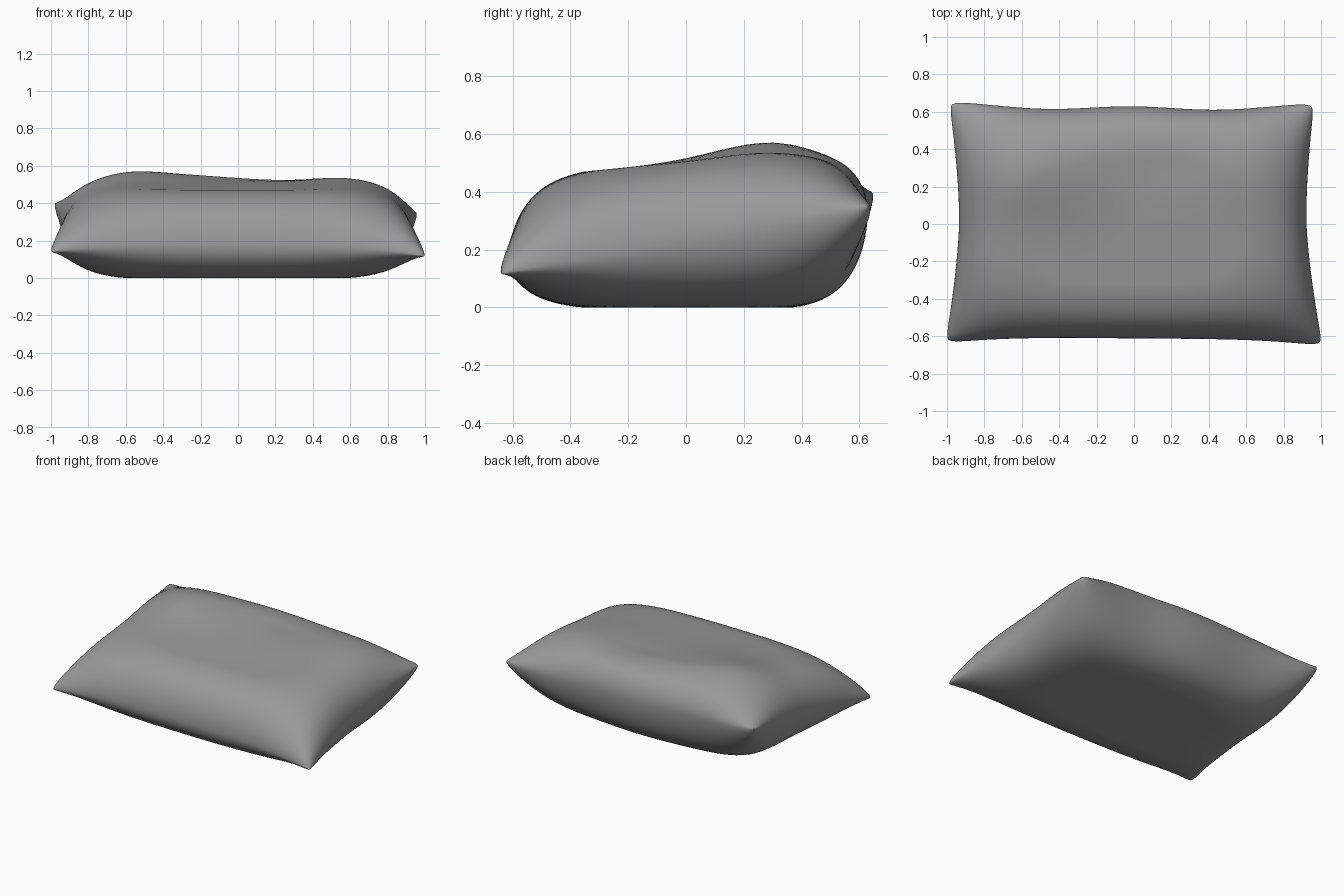
import bpy, bmesh, math
from mathutils import Vector

if "Cube" in bpy.data.objects:
    bpy.data.objects.remove(bpy.data.objects["Cube"])

N = 56
# seam corners: front left, front right, back left, back right
FL, FR = Vector((-1.01, -0.64, 0.14)), Vector((1.01, -0.655, 0.115))
BL, BR = Vector((-0.99, 0.66, 0.40)), Vector((0.965, 0.65, 0.35))


def bump(u, v, cu, cv, r, h):
    return h * math.exp(-((u - cu) ** 2 + (v - cv) ** 2) / r ** 2)


def seam_point(u, v):
    a, b = (u + 1) / 2, (v + 1) / 2
    p = FL.lerp(FR, a).lerp(BL.lerp(BR, a), b)
    p.x -= 0.065 * u * (1 - abs(v) ** 1.6)   # pinched sides
    p.y -= 0.036 * v * (1 - u ** 4)
    p.z += (0.25 - p.z) * 0.35 * (1 - u ** 4)   # seam lifts to mid height
    if v > 0:                                # wavy back edge
        p.y += v * 0.010 * math.cos(2 * math.pi * u) * (1 - u * u)
    c = abs(u * v) ** 22                     # rounded corner tips
    p.x -= 0.02 * c * u
    p.y -= 0.02 * c * v
    return p


def top_height(u, v):
    z = 0.505 + 0.06 * v
    z += bump(u, v, -0.6, 0.4, 0.38, 0.04)      # high back left
    z += bump(u, v, 0.3, 0.6, 0.3, -0.02)       # dent
    z += bump(u, v, 0.6, 0.5, 0.35, 0.012)
    return z


def pillow_point(i, j, side):
    u = math.sin(math.pi / 2 * (2 * i / N - 1))
    v = math.sin(math.pi / 2 * (2 * j / N - 1))
    p = seam_point(u, v)
    # full at the middle of each edge, tapering into the corners
    eu = 3.0 + 3.5 * (1 - v * v)
    ev = 3.2 + 2.2 * (1 - u * u)
    fill = max(0, (1 - abs(u) ** eu) * (1 - abs(v) ** ev)) ** 0.52
    fill = min(1, 1.03 * fill)
    target = top_height(u, v) if side > 0 else 0
    p.z += (target - p.z) * fill
    return p


# pillow: two puffed sheets joined along the seam
bm = bmesh.new()
for side in (1, -1):
    g = [[bm.verts.new(pillow_point(i, j, side)) for j in range(N + 1)]
         for i in range(N + 1)]
    for i in range(N):
        for j in range(N):
            q = [g[i][j], g[i + 1][j], g[i + 1][j + 1], g[i][j + 1]]
            bm.faces.new(q if side > 0 else q[::-1])
bmesh.ops.remove_doubles(bm, verts=bm.verts, dist=0.0003)
bmesh.ops.recalc_face_normals(bm, faces=bm.faces)
for f in bm.faces:
    f.smooth = True
me = bpy.data.meshes.new("pillow")
bm.to_mesh(me)
bm.free()

# darker grey cloth
cloth = bpy.data.materials.new("cloth")
cloth.diffuse_color = (0.32, 0.32, 0.32, 1)
cloth.use_nodes = True
cloth.node_tree.nodes["Principled BSDF"].inputs["Base Color"].default_value = cloth.diffuse_color
me.materials.append(cloth)
pillow = bpy.data.objects.new("pillow", me)
bpy.context.collection.objects.link(pillow)
